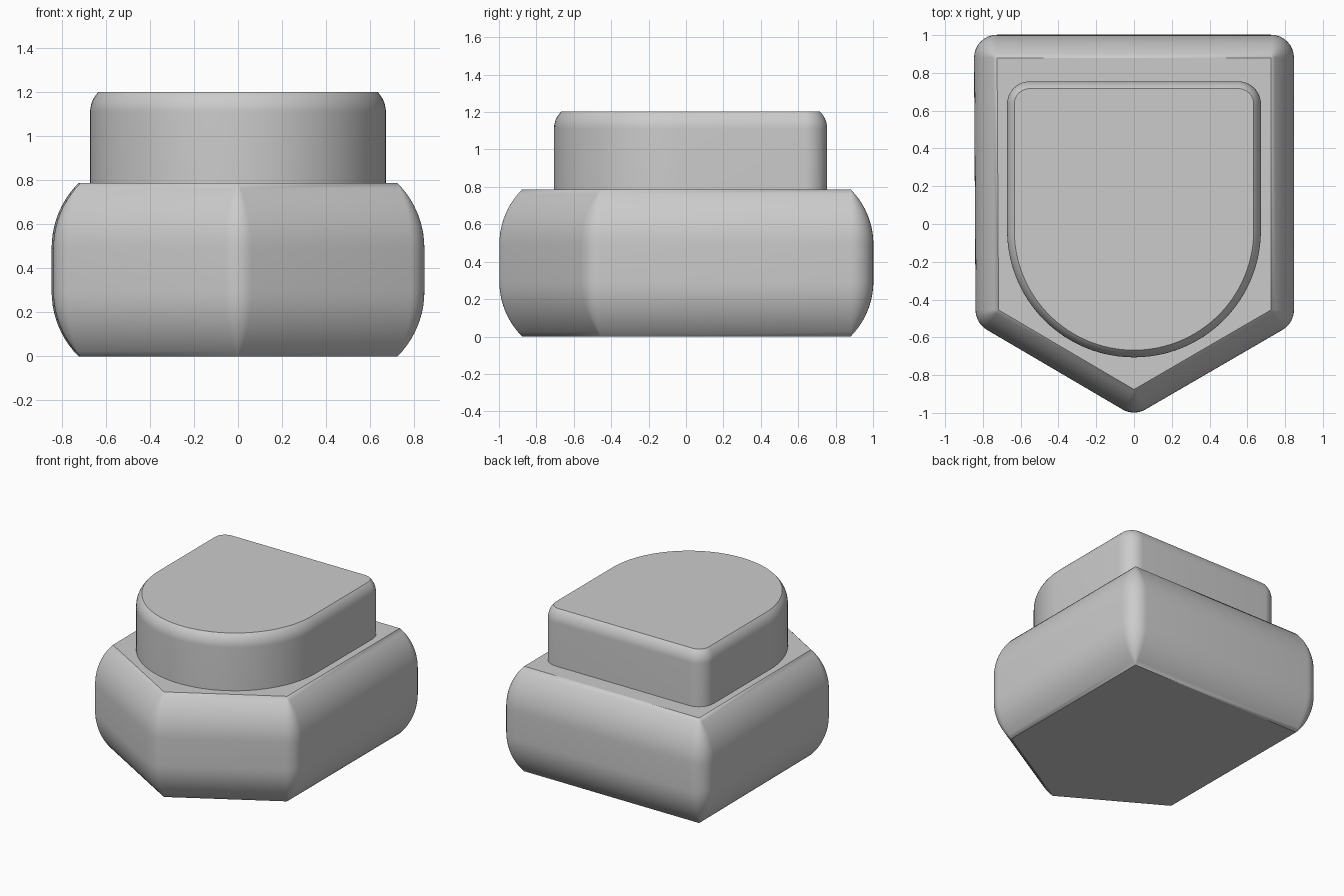
import bpy
import bmesh
from math import atan2, cos, sin, pi, radians, tau

cube = bpy.data.objects.get("Cube")
if cube:
    bpy.data.objects.remove(cube, do_unlink=True)

grey = bpy.data.materials.new("plain grey")
grey.use_nodes = True
colour = (0.6, 0.6, 0.6, 1)
grey.diffuse_color = colour
grey.node_tree.nodes["Principled BSDF"].inputs["Base Color"].default_value = colour


def outline(arcs, grow):
    """Closed loop through arcs (x, y, radius, start, end, steps), offset by grow."""
    loop = []
    for x, y, radius, start, end, steps in arcs:
        for i in range(steps + 1):
            a = start + (end - start) * i / steps
            loop.append((x + (radius + grow) * cos(a), y + (radius + grow) * sin(a)))
    return loop


def loft(name, arcs, profile):
    """Stack offset outlines along a profile of (offset, height) and cap the ends."""
    bm = bmesh.new()
    rings = [[bm.verts.new((x, y, z)) for x, y in outline(arcs, grow)]
             for grow, z in profile]
    for low, high in zip(rings, rings[1:]):
        for i in range(len(low)):
            j = (i + 1) % len(low)
            bm.faces.new((low[i], low[j], high[j], high[i]))
    bm.faces.new(rings[0][::-1])
    bm.faces.new(rings[-1])
    bmesh.ops.remove_doubles(bm, verts=bm.verts, dist=0.0001)
    bmesh.ops.recalc_face_normals(bm, faces=bm.faces)
    mesh = bpy.data.meshes.new(name)
    bm.to_mesh(mesh)
    bm.free()
    mesh.materials.append(grey)
    mesh.shade_smooth()
    mesh.set_sharp_from_angle(angle=radians(32))
    obj = bpy.data.objects.new(name, mesh)
    bpy.context.collection.objects.link(obj)
    return obj


# Body: five-sided core that bulges outward with rounded upright corners
core = [(0, -0.876), (0.725, -0.455), (0.725, 0.88), (-0.725, 0.88), (-0.717, -0.455)]
normals = [atan2(q[1] - p[1], q[0] - p[0]) - pi / 2
           for p, q in zip(core, core[1:] + core[:1])]
corners = []
for i, (x, y) in enumerate(core):
    turn = (normals[i] - normals[i - 1]) % tau
    corners.append((x, y, 0, normals[i - 1], normals[i - 1] + turn, 8))

HEIGHT, BULGE, STEPS = 0.787, 0.122, 10
bend = BULGE / (1 - cos(pi / 4))
quarter = []
for i in range(STEPS + 1):
    a = pi / 4 * (1 - i / STEPS)
    quarter.append((BULGE - bend * (1 - cos(a)), bend * (sin(pi / 4) - sin(a))))
body_profile = quarter + [(d, HEIGHT - z) for d, z in reversed(quarter)]
loft("body", corners, body_profile)

# Upper block: round front, square back with softened corners and top rim
TOP, HALF, BACK, CORNER = 1.202, 0.672, 0.755, 0.12
block = [(0, -0.034, HALF, -pi, 0, 48),
         (HALF - CORNER, BACK - CORNER, CORNER, 0, pi / 2, 10),
         (CORNER - HALF, BACK - CORNER, CORNER, pi / 2, pi, 10)]
rim = 0.13
block_profile = [(0, HEIGHT - 0.005)]
for i in range(STEPS + 1):
    a = pi / 4 * i / STEPS
    block_profile.append((-rim * (1 - cos(a)), TOP - rim * (sin(pi / 4) - sin(a))))
loft("upper_block", block, block_profile)
